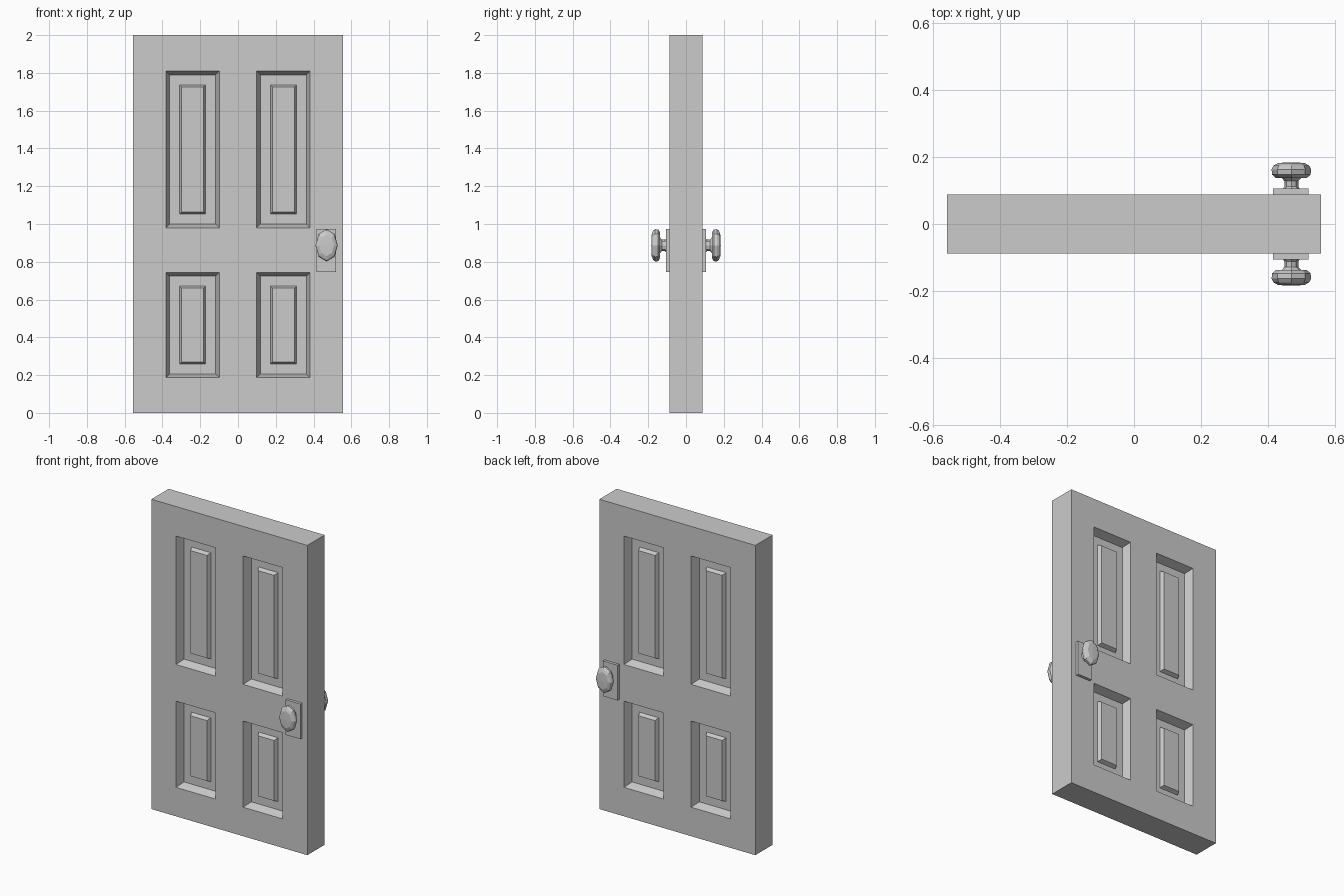
import bpy, bmesh, math

if "Cube" in bpy.data.objects:
    bpy.data.objects.remove(bpy.data.objects["Cube"])

HALF_W, HEIGHT, HALF_T = 0.557, 2.0, 0.088
X_CUTS = [-HALF_W, -0.381, -0.099, 0.099, 0.381, HALF_W]
Z_CUTS = [0.0, 0.187, 0.743, 0.98, 1.809, HEIGHT]
# (inset, depth) steps: recess rim, floor edge, raised field base, raised field top
STEPS = [(0.0, 0.0), (0.019, 0.055), (0.072, 0.055), (0.083, 0.03)]


def finish(name, bm):
    """Turn a front half into a flat shaded object mirrored to the back."""
    bmesh.ops.recalc_face_normals(bm, faces=bm.faces)
    mesh = bpy.data.meshes.new(name)
    bm.to_mesh(mesh)
    bm.free()
    obj = bpy.data.objects.new(name, mesh)
    bpy.context.collection.objects.link(obj)
    mod = obj.modifiers.new("both_sides", 'MIRROR')
    mod.use_axis = (False, True, False)
    mod.use_clip = True
    return obj


def rect(bm, x0, x1, z0, z1, y):
    return [bm.verts.new((x, y, z)) for x, z in
            ((x0, z0), (x1, z0), (x1, z1), (x0, z1))]


def bridge(bm, a, b):
    n = len(a)
    for i in range(n):
        j = (i + 1) % n
        bm.faces.new((a[i], a[j], b[j], b[i]))


# Door leaf with four recessed, raised-field panels
bm = bmesh.new()
for i in range(5):
    for k in range(5):
        x0, x1, z0, z1 = X_CUTS[i], X_CUTS[i + 1], Z_CUTS[k], Z_CUTS[k + 1]
        if i in (1, 3) and k in (1, 3):
            rings = [rect(bm, x0 + s, x1 - s, z0 + s, z1 - s, -HALF_T + d)
                     for s, d in STEPS]
            for a, b in zip(rings, rings[1:]):
                bridge(bm, a, b)
            bm.faces.new(rings[-1])
        else:
            bm.faces.new(rect(bm, x0, x1, z0, z1, -HALF_T))
bmesh.ops.remove_doubles(bm, verts=bm.verts, dist=1e-4)
# Door edges run back to the middle plane
border = [e for e in bm.edges if e.is_boundary]
ext = bmesh.ops.extrude_edge_only(bm, edges=border)["geom"]
for v in ext:
    if isinstance(v, bmesh.types.BMVert):
        v.co.y = 0.0
finish("door_leaf", bm)

# Lock plate
bm = bmesh.new()
back = rect(bm, 0.415, 0.52, 0.746, 0.973, -HALF_T + 0.005)
front = rect(bm, 0.415, 0.52, 0.746, 0.973, -0.106)
bridge(bm, back, front)
bm.faces.new(front)
finish("lock_plate", bm)

# Oval eight-sided knob with neck: (radius factor, distance from middle)
PROFILE = [(0.42, 0.105), (0.35, 0.112), (0.35, 0.128), (0.5, 0.138),
           (0.78, 0.137), (0.97, 0.147), (1.0, 0.163), (0.9, 0.174),
           (0.66, 0.182)]
bm = bmesh.new()
rings = []
for r, y in PROFILE:
    rings.append([bm.verts.new((0.469 + 0.059 * r * math.sin(t * math.tau / 8), -y,
                                0.887 + 0.086 * r * math.cos(t * math.tau / 8)))
                  for t in range(8)])
for a, b in zip(rings, rings[1:]):
    bridge(bm, a, b)
tip = bm.verts.new((0.469, -0.184, 0.887))
for i in range(8):
    bm.faces.new((rings[-1][i], rings[-1][(i + 1) % 8], tip))
finish("door_knob", bm)
